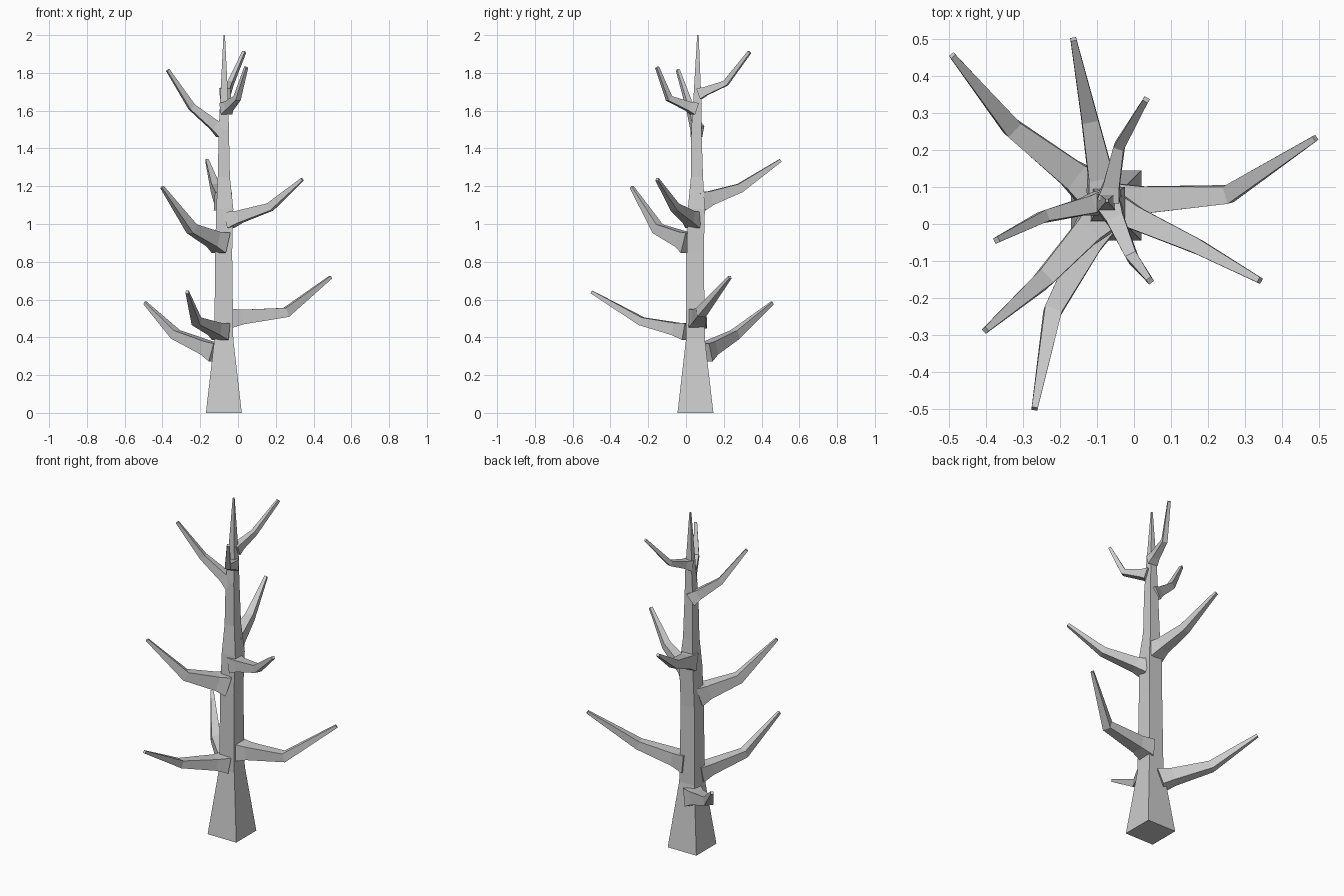
import bpy
import bmesh
from mathutils import Vector

cube = bpy.data.objects.get("Cube")
if cube:
    bpy.data.objects.remove(cube, do_unlink=True)

# Single bark colour
bark = bpy.data.materials.new("grey_bark")
bark.use_nodes = True
colour = (0.6, 0.6, 0.6, 1)
bark.diffuse_color = colour
bark.node_tree.nodes["Principled BSDF"].inputs["Base Color"].default_value = colour


def loft(name, rings):
    """Skin a chain of four-sided rings and cap both ends."""
    bm = bmesh.new()
    loops = [[bm.verts.new(p) for p in ring] for ring in rings]
    for a, b in zip(loops, loops[1:]):
        for i in range(4):
            j = (i + 1) % 4
            bm.faces.new((a[i], a[j], b[j], b[i]))
    bm.faces.new(loops[0][::-1])
    bm.faces.new(loops[-1])
    bmesh.ops.recalc_face_normals(bm, faces=bm.faces)
    mesh = bpy.data.meshes.new(name)
    bm.to_mesh(mesh)
    bm.free()
    mesh.materials.append(bark)
    obj = bpy.data.objects.new(name, mesh)
    bpy.context.collection.objects.link(obj)
    return obj


def ring(centre, side, up, w, h):
    return [centre + side * (w * sx) + up * (h * sy)
            for sx, sy in ((-1, -1), (1, -1), (1, 1), (-1, 1))]


# Trunk: flared square foot tapering to a thin leader (x, y, z, half width)
trunk = [(-.075, .05, 0, .095), (-.075, .05, .39, .05), (-.076, .049, .85, .045),
         (-.07, .055, 1.08, .045), (-.075, .058, 1.25, .032), (-.075, .055, 1.5, .027),
         (-.073, .06, 1.66, .021), (-.073, .063, 2, .004)]
X, Y, Z = Vector((1, 0, 0)), Vector((0, 1, 0)), Vector((0, 0, 1))
loft("trunk", [ring(Vector((x, y, z)), X, Y, r, r) for x, y, z, r in trunk])


def branch(name, root, elbow, tip, w, h):
    """Bent tapering limb with a thick collar where it leaves the trunk."""
    root, elbow, tip = Vector(root), Vector(elbow), Vector(tip)
    first, second = (elbow - root).normalized(), (tip - elbow).normalized()
    rings = []
    for centre, d, k in ((root, first, 1.25), (root.lerp(elbow, .25), first, .92),
                         (elbow, (first + second).normalized(), .6)):
        side = d.cross(Z).normalized()
        rings.append(ring(centre, side, side.cross(d), w * k, h * k))
    side = second.cross(Z).normalized()
    rings.append(ring(tip - second * .006, side, side.cross(second), .008, .008))
    loft(name, rings)


# Lower, middle and upper tiers, three limbs each
branch("lower_back_branch", (-.11, .09, .32), (-.33, .26, .415), (-.495, .46, .585), .042, .04)
branch("lower_front_branch", (-.09, .01, .43), (-.22, -.235, .485), (-.27, -.505, .643), .04, .036)
branch("lower_left_branch", (-.05, .06, .5), (.255, .08, .532), (.495, .235, .722), .04, .042)
branch("middle_front_branch", (-.09, .02, .9), (-.245, -.15, .975), (-.405, -.29, 1.2), .041, .045)
branch("middle_left_branch", (-.05, .04, 1.02), (.17, -.06, 1.09), (.345, -.155, 1.24), .034, .035)
branch("middle_back_branch", (-.08, .08, 1.12), (-.12, .285, 1.19), (-.165, .505, 1.34), .037, .04)
branch("upper_right_branch", (-.085, .06, 1.49), (-.245, .02, 1.62), (-.375, -.045, 1.82), .026, .03)
branch("upper_back_branch", (-.068, .07, 1.69), (-.04, .21, 1.745), (.035, .34, 1.915), .024, .024)
branch("upper_front_branch", (-.065, .045, 1.61), (-.005, -.09, 1.665), (.045, -.155, 1.835), .026, .026)
